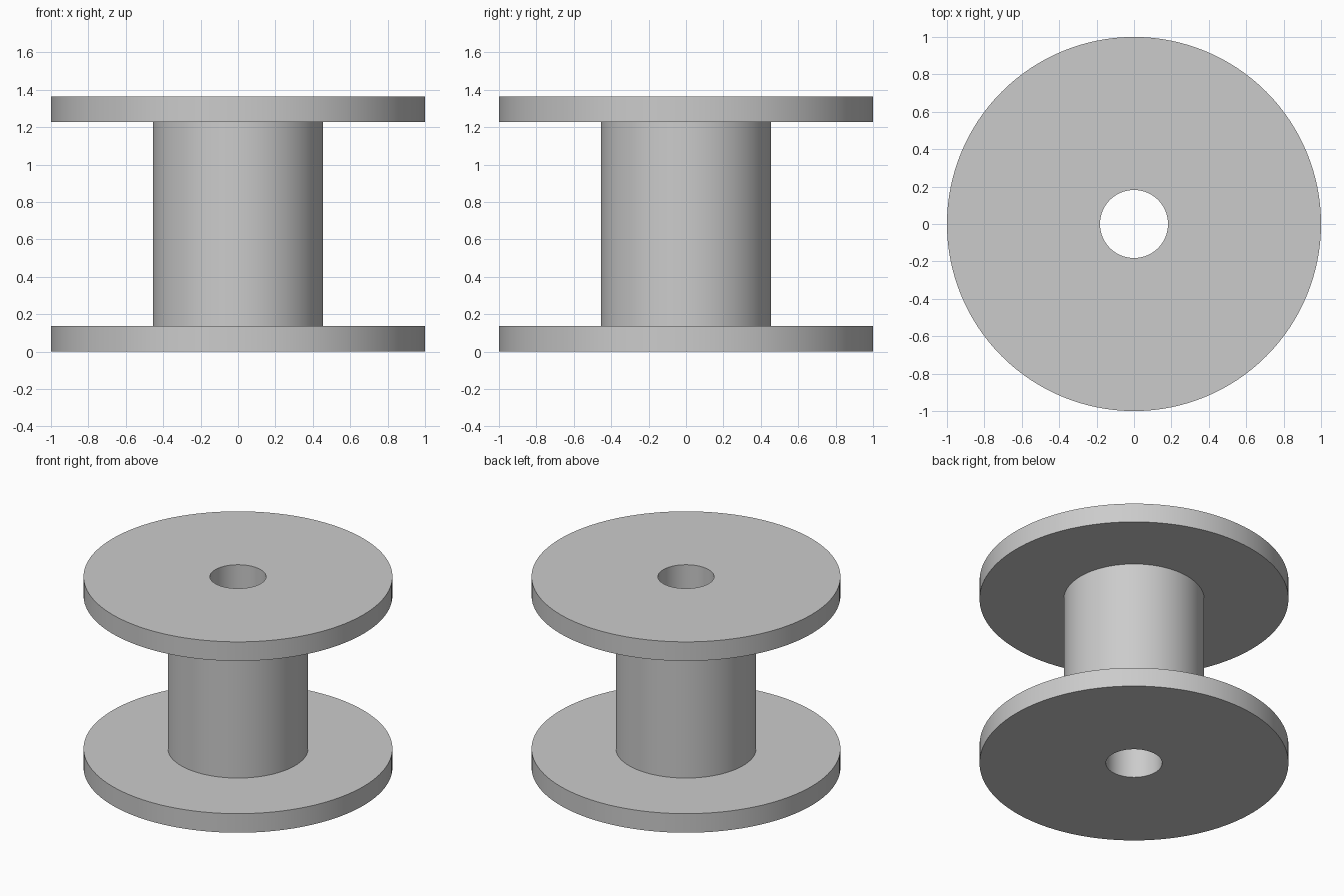
import bpy, bmesh, math

cube = bpy.data.objects.get("Cube")
if cube:
    bpy.data.objects.remove(cube, do_unlink=True)

# Proportions
UNIT = 1 / 22
FLANGE_R, BARREL_R, BORE_R = 22 * UNIT, 10 * UNIT, 4 * UNIT
FLANGE_T, HEIGHT = 3 * UNIT, 30 * UNIT
SEGMENTS = 128

# Plain grey material
grey = bpy.data.materials.new("light grey")
colour = (0.6, 0.6, 0.6, 1)
grey.use_nodes = True
grey.diffuse_color = colour
grey.node_tree.nodes["Principled BSDF"].inputs["Base Color"].default_value = colour


def lathe(name, profile):
    """Turn a closed (radius, height) outline around the z axis."""
    bm = bmesh.new()
    verts = [bm.verts.new((r, 0, z)) for r, z in profile]
    edges = [bm.edges.new((a, b)) for a, b in zip(verts, verts[1:] + verts[:1])]
    bmesh.ops.spin(bm, geom=verts + edges, cent=(0, 0, 0), axis=(0, 0, 1),
                   angle=math.tau, steps=SEGMENTS, use_merge=True)
    bmesh.ops.remove_doubles(bm, verts=bm.verts, dist=1e-5)
    bmesh.ops.recalc_face_normals(bm, faces=bm.faces)
    mesh = bpy.data.meshes.new(name)
    bm.to_mesh(mesh)
    bm.free()
    mesh.materials.append(grey)
    obj = bpy.data.objects.new(name, mesh)
    bpy.context.collection.objects.link(obj)
    bpy.ops.object.select_all(action="DESELECT")
    obj.select_set(True)
    bpy.context.view_layer.objects.active = obj
    bpy.ops.object.shade_smooth_by_angle(angle=math.radians(30))
    return obj


# Spool: two flanges, a barrel and a through bore; the upper half mirrors the lower
lower = [(BORE_R, 0), (FLANGE_R, 0), (FLANGE_R, FLANGE_T), (BARREL_R, FLANGE_T)]
upper = [(r, HEIGHT - z) for r, z in reversed(lower)]
lathe("spool", lower + upper)
